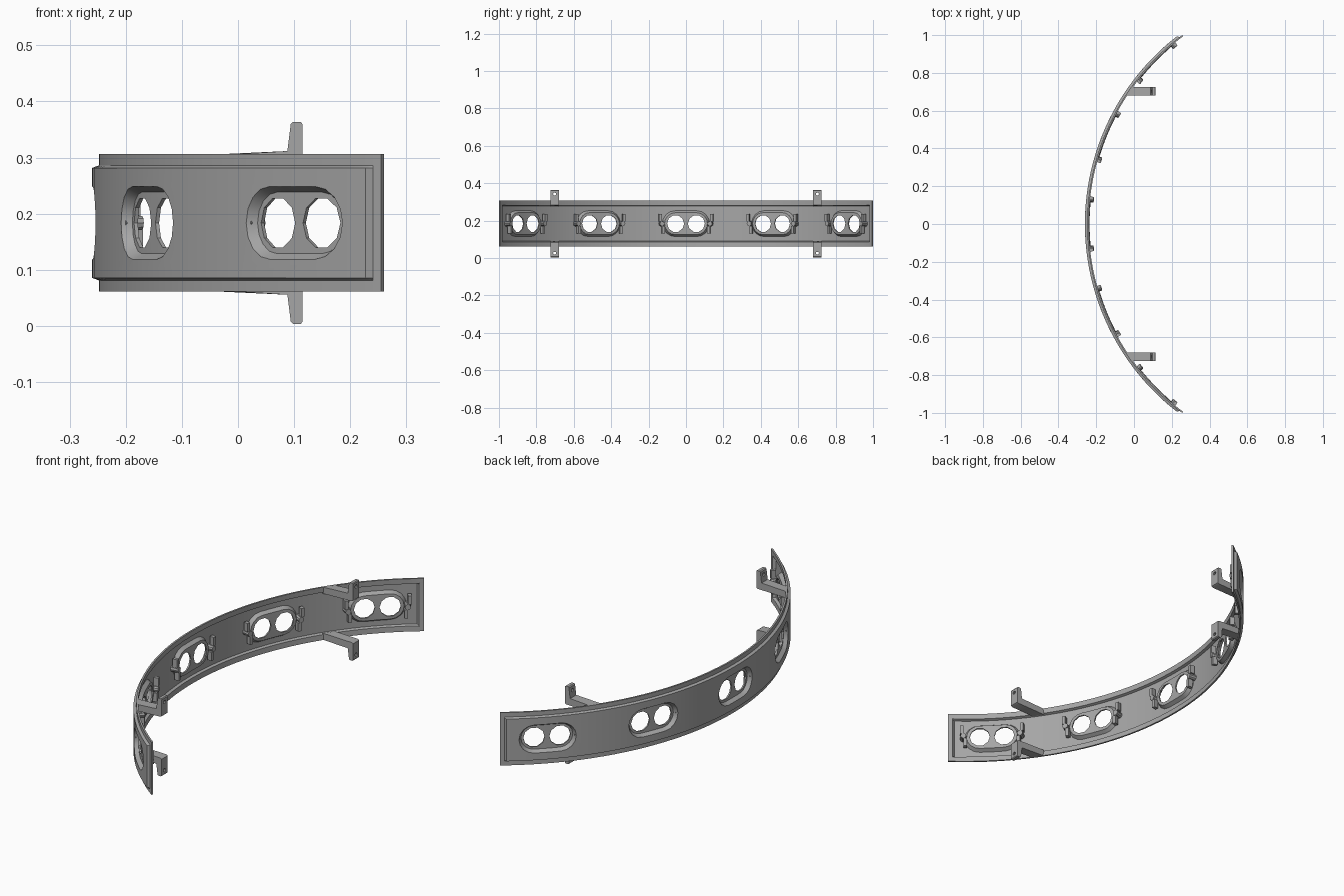
import bpy, bmesh, math
from mathutils import Matrix, Vector

cube = bpy.data.objects.get("Cube")
if cube:
    bpy.data.objects.remove(cube, do_unlink=True)

R, CX, CZ = 1.2455, 0.9975, 0.1835    # arc radius, arc centre x, mid height
RAISE, THICK = 0.012, 0.008           # pressed panel height, sheet thickness
STEP = math.radians(22.1)             # angle between openings

metal = bpy.data.materials.new("grey_metal")
metal.use_nodes = True
GREY = (0.38, 0.38, 0.38, 1)
metal.diffuse_color = GREY
metal.node_tree.nodes["Principled BSDF"].inputs["Base Color"].default_value = GREY


def finish(bm, name):
    me = bpy.data.meshes.new(name)
    bm.to_mesh(me)
    bm.free()
    me.materials.append(metal)
    ob = bpy.data.objects.new(name, me)
    bpy.context.collection.objects.link(ob)
    return ob


def bend(bm, angle=0.0):
    """Wrap flat work (x inward, y along the band, z up) around the arc."""
    for v in bm.verts:
        t, r = angle + v.co.y / R, R - v.co.x
        v.co = (CX - r * math.cos(t), r * math.sin(t), v.co.z + CZ)


def activate(ob):
    bpy.ops.object.select_all(action='DESELECT')
    ob.select_set(True)
    bpy.context.view_layer.objects.active = ob


def apply(ob, kind, **settings):
    mod = ob.modifiers.new(kind.title(), kind)
    for key, value in settings.items():
        setattr(mod, key, value)
    activate(ob)
    bpy.ops.object.modifier_apply(modifier=mod.name)


def smooth(ob):
    activate(ob)
    bpy.ops.object.shade_smooth_by_angle(angle=math.radians(30))


def box(bm, size, centre):
    bmesh.ops.create_cube(bm, size=1, matrix=Matrix.Translation(centre) @ Matrix.Diagonal((*size, 1)))


def rounded_slot(half_len, half_h, x):
    """Slot outline with round ends, straight sides split so they bend."""
    flat, n = half_len - half_h, 8
    pts = []
    for side in (1, -1):
        for i in range(n + 1):
            a = math.pi * (i / n - 0.5)
            pts.append((x, side * (flat + half_h * math.cos(a)), side * half_h * math.sin(a)))
        for i in (1, 2, 3):
            pts.append((x, side * flat * (1 - i / 2), side * half_h))
    return pts


def loop(bm, pts):
    vs = [bm.verts.new(p) for p in pts]
    es = [bm.edges.new((vs[i - 1], vs[i])) for i in range(len(vs))]
    return vs, es


def bridge(bm, a, b):
    for i in range(len(a)):
        bm.faces.new((a[i - 1], a[i], b[i], b[i - 1]))


# Curved band with a pressed panel
bm = bmesh.new()
N = 48
cols = [-1.161, -1.143, -1.135] + [1.135 * (2 * i / N - 1) for i in range(1, N)] + [1.135, 1.143, 1.161]
rows = [-0.1225, -0.1025, -0.098, 0.098, 0.1025, 0.1225]
grid = []
for i, s in enumerate(cols):
    inside_s = 2 <= i <= len(cols) - 3
    grid.append([bm.verts.new((-RAISE if inside_s and j in (2, 3) else 0, s, z))
                 for j, z in enumerate(rows)])
for a, b in zip(grid, grid[1:]):
    for j in range(len(rows) - 1):
        bm.faces.new((a[j], a[j + 1], b[j + 1], b[j]))
bend(bm)
band = finish(bm, "curved_band")
apply(band, 'SOLIDIFY', thickness=THICK, offset=-1)

# Slot openings through the band
for k in range(-2, 3):
    bm = bmesh.new()
    a, _ = loop(bm, rounded_slot(0.122, 0.065, -0.04))
    b, _ = loop(bm, rounded_slot(0.122, 0.065, 0.04))
    bridge(bm, a, b)
    bm.faces.new(a)
    bm.faces.new(b)
    bend(bm, k * STEP)
    bmesh.ops.triangulate(bm, faces=[f for f in bm.faces if len(f.verts) > 4])
    bmesh.ops.recalc_face_normals(bm, faces=bm.faces)
    cutter = finish(bm, "slot_cutter")
    cutter.hide_render = True
    apply(band, 'BOOLEAN', object=cutter, operation='DIFFERENCE', solver='EXACT')
    bpy.data.objects.remove(cutter, do_unlink=True)
smooth(band)

for k in range(-2, 3):
    # Recessed tray with two round openings
    bm = bmesh.new()
    rim, _ = loop(bm, rounded_slot(0.122, 0.065, -RAISE))
    floor, edges = loop(bm, rounded_slot(0.112, 0.055, 0.006))
    bridge(bm, rim, floor)
    for side in (-1, 1):
        _, hole = loop(bm, [(0.006, side * 0.056 + 0.046 * math.cos(math.tau * i / 10),
                             0.046 * math.sin(math.tau * i / 10)) for i in range(10)])
        edges += hole
    bmesh.ops.triangle_fill(bm, use_beauty=True, use_dissolve=False, edges=edges)
    bmesh.ops.recalc_face_normals(bm, faces=bm.faces)
    bm.normal_update()
    if sum(f.normal.x * f.calc_area() for f in bm.faces) > 0:
        bmesh.ops.reverse_faces(bm, faces=bm.faces)
    bend(bm, k * STEP)
    tray = finish(bm, f"opening_tray_{k + 3}")
    apply(tray, 'SOLIDIFY', thickness=0.007, offset=-1)
    smooth(tray)

    # Wing nuts at both ends of the opening
    for side in (-1, 1):
        bm = bmesh.new()
        y = side * 0.131
        bmesh.ops.create_cone(bm, cap_ends=True, segments=10, radius1=0.015, radius2=0.013, depth=0.034,
                              matrix=Matrix.Translation((0.012, y, 0)) @ Matrix.Rotation(math.pi / 2, 4, 'Y'))
        for up in (-1, 1):
            box(bm, (0.022, 0.016, 0.04), (0.016, y + side * up * 0.008, up * 0.032))
        bend(bm, k * STEP)
        smooth(finish(bm, f"wing_nut_{k + 3}_{'left' if side < 0 else 'right'}"))

# Mounting brackets: arm plus an upright tab with a bolt hole
# (the root, marked None, follows the arc)
profile = [(None, 0.092), (None, 0.122), (0.088, 0.128), (0.094, 0.176), (0.098, 0.18),
           (0.112, 0.18), (0.115, 0.176), (0.115, 0.1), (0.108, 0.096)]
for side, end in ((-1, "front"), (1, "back")):
    for up, level in ((-1, "lower"), (1, "upper")):
        bm = bmesh.new()
        ends = []
        for y in (0.68, 0.725):
            root = CX - math.sqrt((R - 0.004) ** 2 - y * y)
            ends.append([bm.verts.new((root if x is None else x, side * y, CZ + up * z)) for x, z in profile])
        bridge(bm, *ends)
        bm.faces.new(ends[0])
        bm.faces.new(ends[1])
        bmesh.ops.recalc_face_normals(bm, faces=bm.faces)
        bracket = finish(bm, f"{level}_{end}_bracket")
        bm = bmesh.new()
        bmesh.ops.create_cone(bm, cap_ends=True, segments=10, radius1=0.008, radius2=0.008, depth=0.08,
                              matrix=Matrix.Translation((0.104, side * 0.7025, CZ + up * 0.158))
                              @ Matrix.Rotation(math.pi / 2, 4, 'Y'))
        drill = finish(bm, "bolt_cutter")
        drill.hide_render = True
        apply(bracket, 'BOOLEAN', object=drill, operation='DIFFERENCE', solver='EXACT')
        bpy.data.objects.remove(drill, do_unlink=True)
        smooth(bracket)
